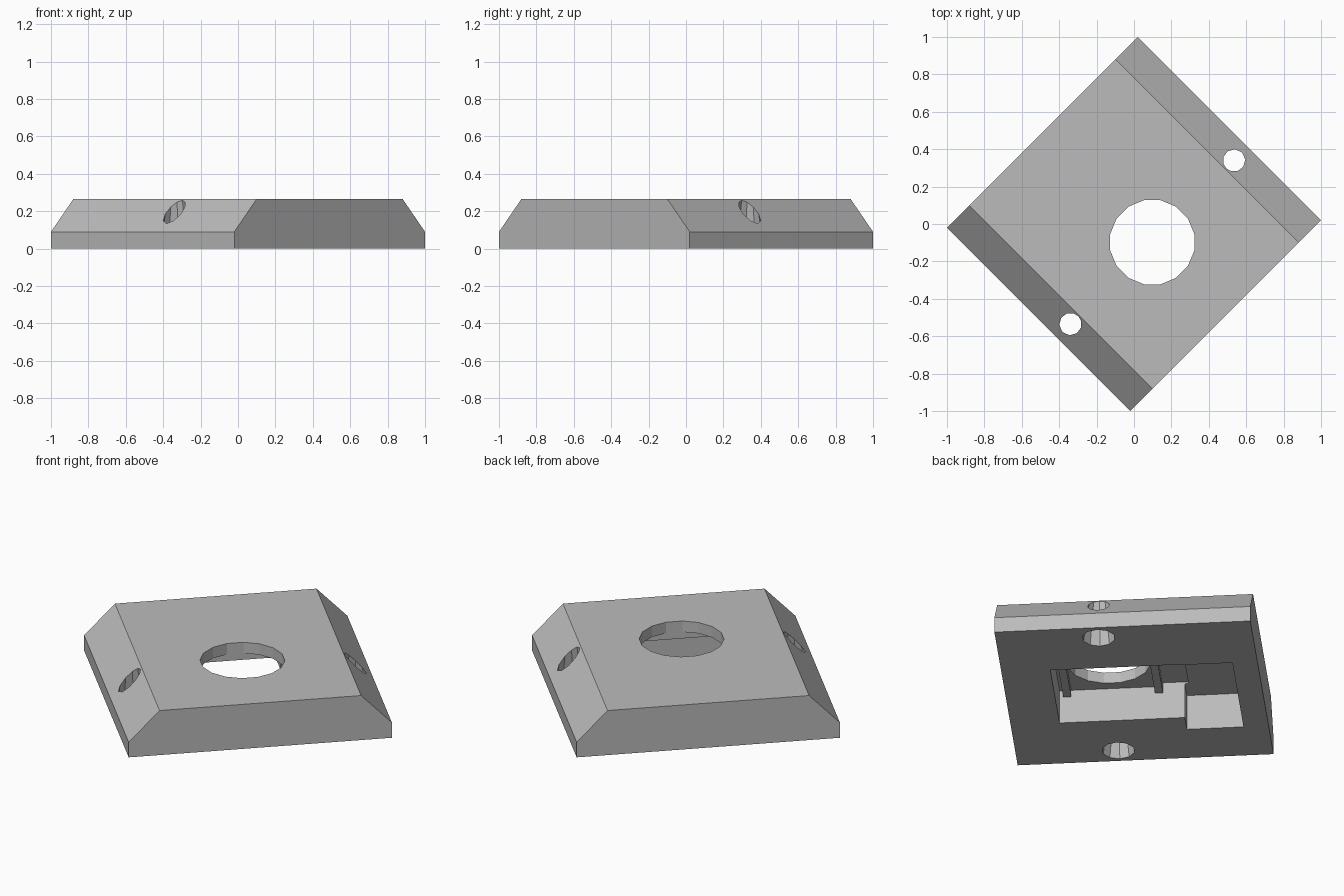
import bpy, bmesh, math
from mathutils import Matrix

if "Cube" in bpy.data.objects:
    bpy.data.objects.remove(bpy.data.objects["Cube"])

TURN = Matrix.Rotation(math.radians(45), 4, 'Z')  # the plate stands on the diagonal

grey = bpy.data.materials.new("plain_grey")
grey.use_nodes = True
grey.diffuse_color = (0.5, 0.5, 0.5, 1)
grey.node_tree.nodes["Principled BSDF"].inputs["Base Color"].default_value = (0.5, 0.5, 0.5, 1)


def make(name, bm):
    bmesh.ops.recalc_face_normals(bm, faces=bm.faces)
    bmesh.ops.transform(bm, matrix=TURN, verts=bm.verts)
    mesh = bpy.data.meshes.new(name)
    bm.to_mesh(mesh)
    bm.free()
    mesh.materials.append(grey)
    ob = bpy.data.objects.new(name, mesh)
    bpy.context.collection.objects.link(ob)
    return ob


def box(name, x0, x1, y0, y1, z0, z1):
    bm = bmesh.new()
    bmesh.ops.create_cube(bm, size=1)
    for v in bm.verts:
        v.co = (x1 if v.co.x > 0 else x0, y1 if v.co.y > 0 else y0, z1 if v.co.z > 0 else z0)
    return make(name, bm)


def cone(name, x, y, r0, r1, z0, z1, sides):
    bm = bmesh.new()
    place = Matrix.Translation((x, y, (z0 + z1) / 2)) @ Matrix.Rotation(math.pi / sides, 4, 'Z')
    bmesh.ops.create_cone(bm, cap_ends=True, segments=sides, radius1=r0, radius2=r1,
                          depth=z1 - z0, matrix=place)
    return make(name, bm)


def cut(target, cutter):
    cutter.hide_render = True
    mod = target.modifiers.new("cut", 'BOOLEAN')
    mod.operation, mod.solver, mod.object = 'DIFFERENCE', 'EXACT', cutter
    bpy.context.view_layer.objects.active = target
    bpy.ops.object.modifier_apply(modifier=mod.name)
    bpy.data.objects.remove(cutter)


# Plate with two sloped ends, extruded from its side profile
profile = [(-0.721, 0), (0.721, 0), (0.721, 0.09), (0.552, 0.265), (-0.552, 0.265), (-0.721, 0.09)]
bm = bmesh.new()
face = bm.faces.new([bm.verts.new((x, -0.693, z)) for x, z in profile])
side = bmesh.ops.extrude_face_region(bm, geom=[face])
bmesh.ops.translate(bm, vec=(0, 1.386, 0),
                    verts=[g for g in side["geom"] if isinstance(g, bmesh.types.BMVert)])
plate = make("plate", bm)

# Hollow underside and the round opening above it
MID = -0.138
cut(plate, box("main_pocket", -0.286, 0.286, -0.428, 0.12, -0.1, 0.2))
cut(plate, box("middle_pocket", -0.286, 0.286, 0.1, 0.27, -0.1, 0.222))
cut(plate, box("side_pocket", -0.414, 0.28, 0.25, 0.557, -0.1, 0.21))
cut(plate, cone("round_opening", 0, MID, 0.229, 0.229, 0.1, 0.4, 16))

# Tapered screw holes through the slopes
for s in (-1, 1):
    cut(plate, cone("screw_hole", s * 0.61, MID, 0.09, 0.045, -0.01, 0.3, 10))

# Two ribs beside the round opening
for name, s in (("front_rib", -1), ("back_rib", 1)):
    y0, y1 = sorted((MID + s * 0.227, MID + s * 0.27))
    box(name, -0.29, 0.29, y0, y1, 0.16, 0.205)
